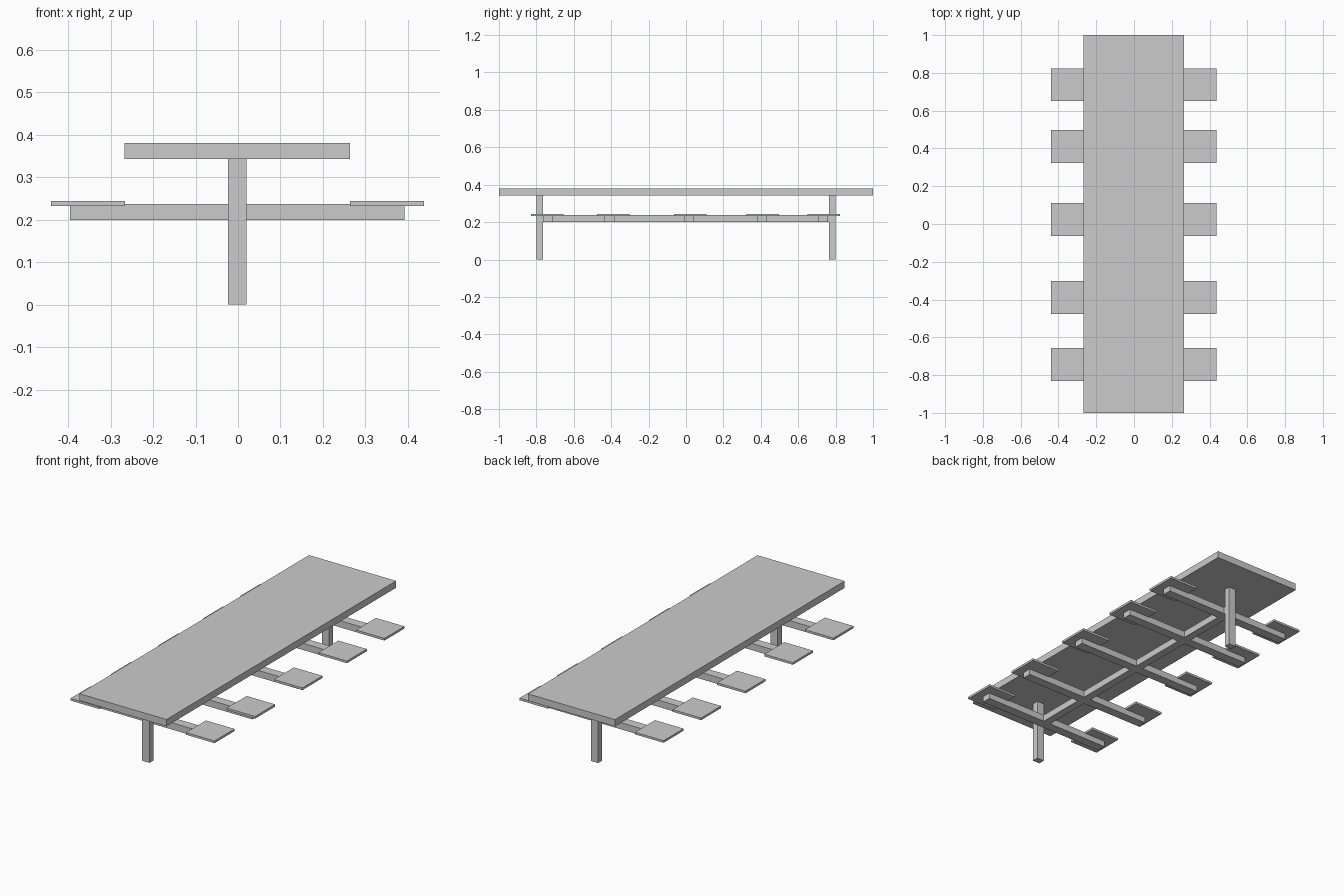
import bpy

if "Cube" in bpy.data.objects:
    bpy.data.objects.remove(bpy.data.objects["Cube"])


def box(name, x, y, z):
    """Box from (min, max) ranges on each axis."""
    bpy.ops.mesh.primitive_cube_add(size=1, location=[(a + b) / 2 for a, b in (x, y, z)])
    ob = bpy.context.object
    ob.name = name
    ob.scale = [b - a for a, b in (x, y, z)]
    bpy.ops.object.transform_apply(location=False, rotation=False, scale=True)
    return ob


CX = -0.002  # frame centre line

# table top
box("table_top", (-0.267, 0.264), (-1, 1), (0.343, 0.381))

# end posts and the rail that joins them
for name, y in (("front_post", -0.782), ("back_post", 0.782)):
    box(name, (CX - 0.022, CX + 0.022), (y - 0.018, y + 0.018), (0, 0.343))
box("long_rail", (CX - 0.022, CX + 0.022), (-0.765, 0.765), (0.2, 0.237))

# cross arms, each carrying a seat at both ends
seat_rows = [(-0.743, -0.738), (-0.389, -0.409), (0.023, 0.017), (0.41, 0.408), (0.737, 0.733)]
for i, (seat_y, arm_y) in enumerate(seat_rows, 1):
    box(f"seat_arm_{i}", (CX - 0.394, CX + 0.394), (arm_y - 0.026, arm_y + 0.026), (0.2, 0.237))
    for side, x in (("left", (-0.44, -0.266)), ("right", (0.264, 0.438))):
        box(f"{side}_seat_{i}", x, (seat_y - 0.087, seat_y + 0.087), (0.232, 0.244))
